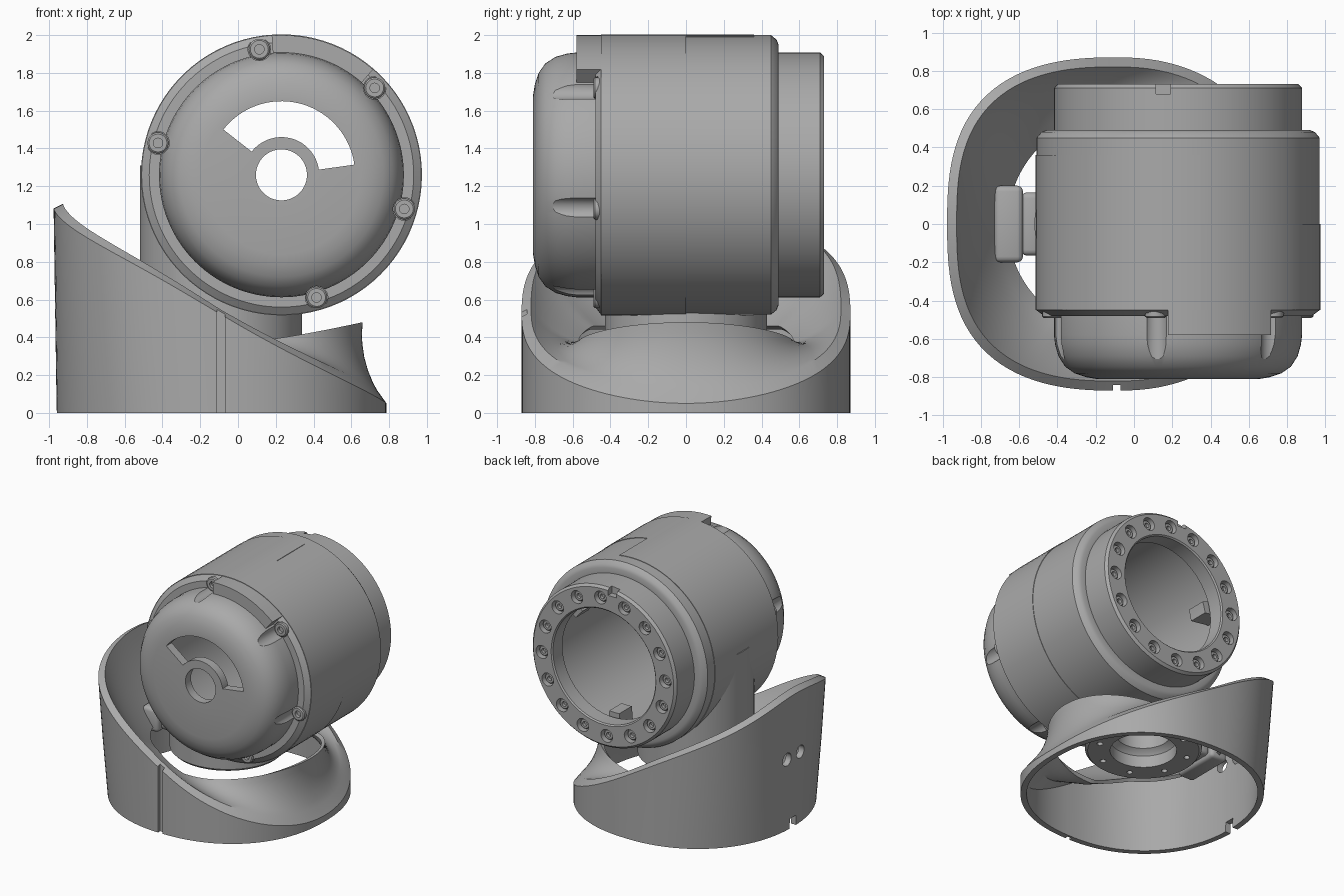
import bpy, bmesh
from math import cos, sin, pi, radians
from mathutils import Matrix, Vector

cube = bpy.data.objects.get("Cube")
if cube:
    bpy.data.objects.remove(cube)

gray = bpy.data.materials.new("satin_gray")
gray.use_nodes = True
gray.diffuse_color = (0.4, 0.4, 0.4, 1)
gray.node_tree.nodes["Principled BSDF"].inputs["Base Color"].default_value = (0.4, 0.4, 0.4, 1)

AX, AZ = 0.23, 1.26      # drum axis runs along y
BX = -0.09               # base and neck axis runs along z


def drum_pt(r, h, a):
    return Vector((AX + r * cos(a), h, AZ + r * sin(a)))


def base_pt(r, h, a):
    return Vector((BX + r * cos(a), r * sin(a), h))


def loft(bm, rings, closed=True):
    """Skin a row of closed rings, either looped or capped at the ends."""
    rows = [[bm.verts.new(p) for p in ring] for ring in rings]
    n = len(rows[0])
    pairs = list(zip(rows, rows[1:])) + ([(rows[-1], rows[0])] if closed else [])
    for a, b in pairs:
        for i in range(n):
            j = (i + 1) % n
            bm.faces.new((a[i], a[j], b[j], b[i]))
    if not closed:
        bm.faces.new(rows[0])
        bm.faces.new(rows[-1])


def lathe(bm, profile, pt, steps=96):
    loft(bm, [[pt(r, h, 2 * pi * k / steps) for r, h in profile] for k in range(steps)])


def sector(bm, r0, r1, y0, y1, a0, a1):
    """Curved block around the drum axis, angles in degrees."""
    steps = max(3, int((a1 - a0) / 4))
    angles = [radians(a0 + (a1 - a0) * k / steps) for k in range(steps + 1)]
    prof = [(r0, y0), (r1, y0), (r1, y1), (r0, y1)]
    loft(bm, [[drum_pt(r, h, a) for r, h in prof] for a in angles], False)


def rod(bm, start, end, radius, steps=24):
    start, end = Vector(start), Vector(end)
    q = (end - start).to_track_quat('Z', 'Y')
    circle = [q @ Vector((radius * cos(2 * pi * k / steps), radius * sin(2 * pi * k / steps), 0))
              for k in range(steps)]
    loft(bm, [[c + start for c in circle], [c + end for c in circle]], False)


def box(bm, lo, hi):
    lo, hi = Vector(lo), Vector(hi)
    m = Matrix.Translation((lo + hi) / 2) @ Matrix.Diagonal((*(hi - lo), 1))
    bmesh.ops.create_cube(bm, size=1, matrix=m)


def finish(bm, name):
    bmesh.ops.recalc_face_normals(bm, faces=bm.faces)
    mesh = bpy.data.meshes.new(name)
    bm.to_mesh(mesh)
    bm.free()
    mesh.materials.append(gray)
    ob = bpy.data.objects.new(name, mesh)
    bpy.context.collection.objects.link(ob)
    return ob


def apply(ob, mod):
    bpy.context.view_layer.objects.active = ob
    bpy.ops.object.modifier_apply(modifier=mod.name)


def cut(ob, bm):
    cutter = finish(bm, "cutter")
    mod = ob.modifiers.new("cut", 'BOOLEAN')
    mod.operation, mod.solver, mod.object = 'DIFFERENCE', 'EXACT', cutter
    apply(ob, mod)
    bpy.data.objects.remove(cutter)


# Hollow drum with rounded front cap and stepped rear flange
bm = bmesh.new()
lathe(bm, [(.135, -.81), (.42, -.81), (.48, -.80), (.54, -.78), (.59, -.745), (.625, -.69),
           (.642, -.63), (.648, -.58), (.648, -.48), (.70, -.48), (.74, -.45), (.74, .45),
           (.715, .48), (.69, .49), (.648, .49), (.648, .71), (.63, .73), (.47, .73),
           (.46, .72), (.46, .6), (.6, .6), (.6, -.6), (.5, -.74), (.135, -.74)], drum_pt, 128)
drum = finish(bm, "drum_housing")

# Arc window, cap bolt channels, flange bolt recesses and key notch
CAP_BOLTS = [radians(a) for a in (165.5, 100, 43, -15.5, -74)]
FLANGE_BOLTS = [2 * pi * (k + .87) / 16 for k in range(16)]
bm = bmesh.new()
sector(bm, .2, .39, -.9, -.7, 8, 142)
for a in CAP_BOLTS:
    rod(bm, drum_pt(.675, -.9, a), drum_pt(.675, -.465, a), .06)
for a in FLANGE_BOLTS:
    rod(bm, drum_pt(.555, .68, a), drum_pt(.555, .8, a), .052)
box(bm, (.115, .68, 1.85), (.19, .8, 1.95))
cut(drum, bm)


# Socket screws
def screw(bm, r, a, y, direction, size):
    def pt(rad, h, t):
        return drum_pt(r, y + direction * h, a) + Vector((rad * cos(t), 0, rad * sin(t)))
    lathe(bm, [(size * .45, -.03), (size, -.03), (size, .018), (size * .85, .025),
               (size * .45, .025)], pt, 20)


bm = bmesh.new()
for a in CAP_BOLTS:
    screw(bm, .675, a, -.465, -1, .056)
finish(bm, "cap_screws")
bm = bmesh.new()
for a in FLANGE_BOLTS:
    screw(bm, .555, a, .68, 1, .042)
finish(bm, "flange_screws")

# Raised collar between the two upper cap screws
bm = bmesh.new()
sector(bm, .64, .74, -.58, -.44, 49, 94)
finish(bm, "front_collar")

# Thin cover skins that meet along the stepped seam
bm = bmesh.new()
sector(bm, .735, .744, -.45, .36, 81, 270)
sector(bm, .735, .744, -.45, 0, -90, 81)
finish(bm, "cover_skins")

# Lugs behind the rear bore
bm = bmesh.new()
for a in (35, 160, 265):
    sector(bm, .43, .61, .42, .58, a, a + 12)
finish(bm, "inner_lugs")

# Upright neck, trimmed where it meets the drum
bm = bmesh.new()
lathe(bm, [(.245, .365), (.41, .365), (.43, .385), (.43, 1.31), (.2, 1.31), (.2, .5),
           (.23, .48), (.245, .46)], base_pt)
neck = finish(bm, "neck")
bm = bmesh.new()
rod(bm, (AX, -1, AZ), (AX, 1, AZ), .70, 96)
for k in range(8):
    a = 2 * pi * (k + .5) / 8
    rod(bm, base_pt(.335, .3, a), base_pt(.335, .42, a), .022, 16)
cut(neck, bm)

# Connector block on the side of the neck
bm = bmesh.new()
box(bm, (-.73, -.2, .42), (-.58, .2, .61))
box(bm, (-.59, -.165, .44), (-.48, .165, .59))
block = finish(bm, "connector_block")
bevel = block.modifiers.new("round", 'BEVEL')
bevel.width, bevel.segments = .03, 3
apply(block, bevel)


# Base shell: slanted rim, outer wall and inner funnel
def shell_radius(a, z):
    c, s = abs(cos(a)), abs(sin(a))
    n = 2.12 + .58 * z if cos(a) < 0 else 2.22
    grow = .015 * z * max(0, -cos(a)) + .006 * max(0, cos(a))
    return .87 / (c ** n + s ** n) ** (1 / n) + grow


def rim_height(x):
    return 1.075 - .645 * (x + .95) + .06 * (x + .95) * (x + .1)


def shell_section(a):
    front, rear = max(0, cos(a)), max(0, -cos(a))
    top = rim_height(BX + .87 * cos(a))
    ro, rb = shell_radius(a, top), shell_radius(a, 0)
    start = Vector((ro - .05, top + .025 + .045 * front))
    end = Vector((.57 + .18 * front ** 1.5, .37 + .11 * front ** 2 + .09 * min(1, rear * 2)))
    d = (end - start).normalized()
    under = Vector((-d.y, d.x)) * .03
    funnel = [start.lerp(end, t) + under * (4 * t * (1 - t)) for t in (0, .12, .3, .5, .7, .85, 1)]
    back = [p + under for p in reversed(funnel[2:])]
    mid = top * .5
    outer = [(rb, 0), (shell_radius(a, mid), mid), (ro, top)]
    inner = [(ro - .052, max(top - .07, .03)), (rb - .045, 0)]
    return outer + [tuple(p) for p in funnel + back] + inner


STEPS = 128
bm = bmesh.new()
loft(bm, [[base_pt(r, h, 2 * pi * k / STEPS) for r, h in shell_section(2 * pi * k / STEPS)]
          for k in range(STEPS)])
shell = finish(bm, "base_shell")

# Front groove, rear cable notch and two cable holes
bm = bmesh.new()
box(bm, (-.11, -.95, -.1), (-.07, -.842, .8))
box(bm, (-1.1, -.04, -.1), (-.88, .04, .08))
for y in (-.085, .085):
    rod(bm, (-1.1, y, .58), (-.88, y, .58), .052)
cut(shell, bm)

# Smooth shading with crisp edges
bpy.ops.object.select_all(action='DESELECT')
for ob in bpy.context.collection.objects:
    if ob.type == 'MESH':
        ob.select_set(True)
        bpy.context.view_layer.objects.active = ob
bpy.ops.object.shade_smooth_by_angle(angle=radians(30))
